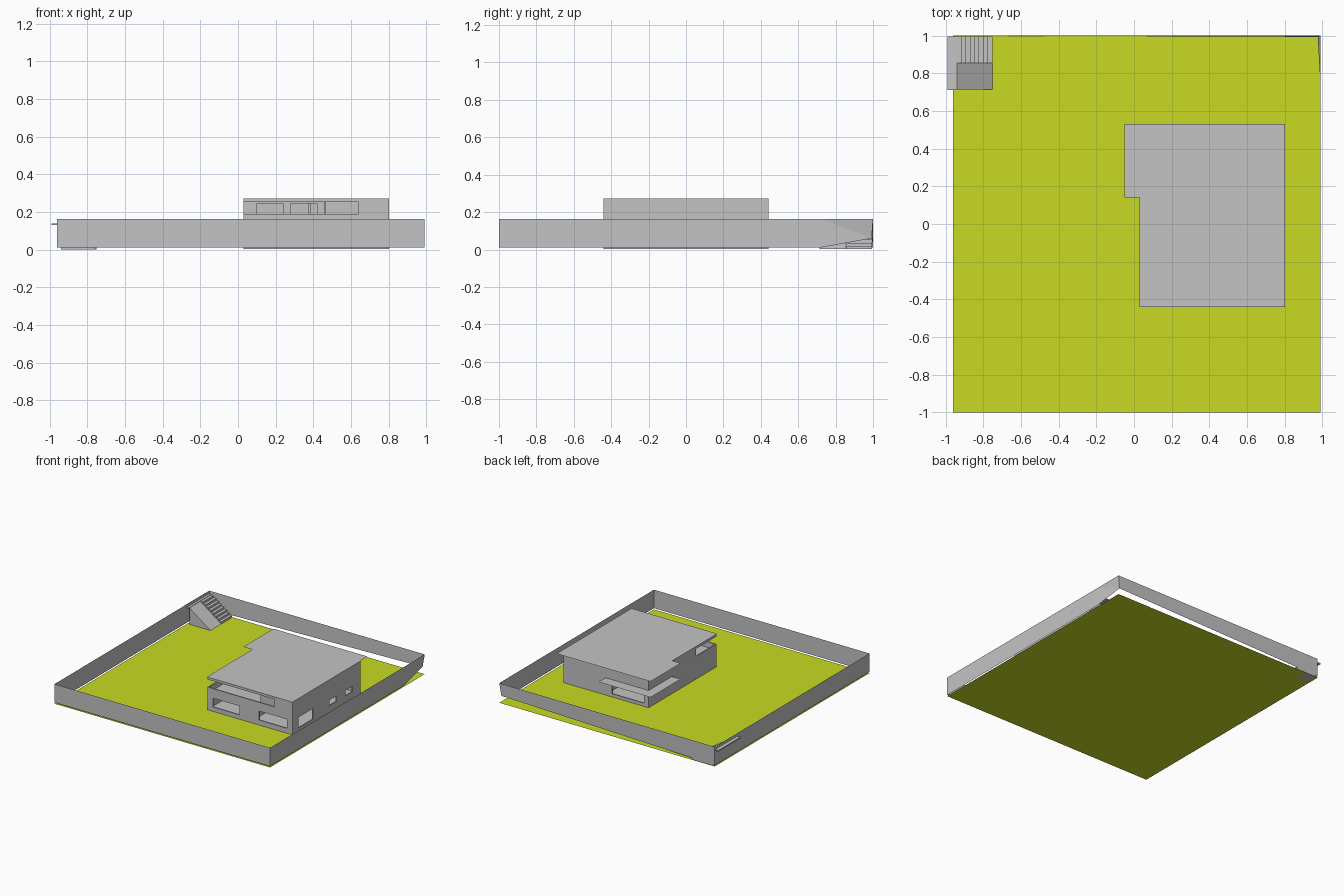
import bpy, bmesh

if "Cube" in bpy.data.objects:
    bpy.data.objects.remove(bpy.data.objects["Cube"])

def material(name, rgb):
    m = bpy.data.materials.new(name)
    m.diffuse_color = (*rgb, 1)
    m.use_nodes = True
    m.node_tree.nodes["Principled BSDF"].inputs["Base Color"].default_value = m.diffuse_color
    return m

GREY = material("concrete grey", (0.55, 0.55, 0.55))
GREEN = material("lawn green", (0.58, 0.71, 0.016))

def mesh_object(name, verts, faces, mat=GREY):
    me = bpy.data.meshes.new(name)
    me.from_pydata(verts, [], faces)
    me.materials.append(mat)
    ob = bpy.data.objects.new(name, me)
    bpy.context.collection.objects.link(ob)
    return ob

def sheet(name, outline, mat=GREY):
    return mesh_object(name, outline, [tuple(range(len(outline)))], mat)

def flat(name, outline, z, mat=GREY):
    return sheet(name, [(x, y, z) for x, y in outline], mat)

def prism(name, outline, y0, y1):
    """Extrude an (x, z) profile along y."""
    n = len(outline)
    verts = [(x, y, z) for y in (y0, y1) for x, z in outline]
    faces = [tuple(range(n)), tuple(reversed(range(n, 2 * n)))]
    faces += [(i, i + n, (i + 1) % n + n, (i + 1) % n) for i in range(n)]
    ob = mesh_object(name, verts, faces)
    bm = bmesh.new()
    bm.from_mesh(ob.data)
    bmesh.ops.recalc_face_normals(bm, faces=bm.faces)
    bm.to_mesh(ob.data)
    bm.free()
    return ob

def wall(name, axis, pos, span, zspan, holes=()):
    """Thin upright wall along an axis, with (a0, a1, z0, z1) openings left out."""
    us = sorted({*span, *(h[0] for h in holes), *(h[1] for h in holes)})
    zs = sorted({*zspan, *(h[2] for h in holes), *(h[3] for h in holes)})
    bm = bmesh.new()
    place = (lambda u, z: (u, pos, z)) if axis == "x" else (lambda u, z: (pos, u, z))
    for u0, u1 in zip(us, us[1:]):
        for z0, z1 in zip(zs, zs[1:]):
            um, zm = (u0 + u1) / 2, (z0 + z1) / 2
            if any(h[0] < um < h[1] and h[2] < zm < h[3] for h in holes):
                continue
            bm.faces.new([bm.verts.new(place(*p)) for p in
                          ((u0, z0), (u1, z0), (u1, z1), (u0, z1))])
    bmesh.ops.remove_doubles(bm, verts=bm.verts, dist=1e-5)
    ob = mesh_object(name, [], [])
    bm.to_mesh(ob.data)
    bm.free()
    mod = ob.modifiers.new("thickness", "SOLIDIFY")
    mod.thickness, mod.offset = 0.01, 0
    return ob

# Lawn
flat("lawn", [(-0.96, -1), (0.99, -1), (0.99, 1), (-0.96, 1)], 0.002, GREEN)

# Boundary walls: the lower edge lifts and leans in at the back right corner
L, R, B, T = -0.96, 0.99, 0.012, 0.163
lifted = (0.975, 0.993, 0.06)
sheet("front_boundary", [(L, -1, B), (R, -1, B), (R, -1, T), (L, -1, T)])
sheet("left_boundary", [(L, -1, B), (L, 1, B), (L, 1, T), (L, -1, T)])
sheet("back_boundary", [(L, 1, B), lifted, (R, 1, T), (L, 1, T)])
mesh_object("right_boundary",
            [(R, -1, B), (R, 0.73, B), lifted, (R, 1, T), (R, 0.73, T), (R, -1, T)],
            [(0, 1, 4, 5), (1, 2, 4), (2, 3, 4)])

# Corner stair with landing and side ramp
steps = 8
profile = [(-0.94, 0.002)]
run, rise = 0.19 / steps, 0.135 / steps
for i in range(steps):
    x, z = -0.94 + i * run, 0.137 - i * rise
    profile += [(x, z), (x + run, z)]
profile.append((-0.75, 0.002))
prism("stair_steps", profile, 0.855, 0.995)
prism("stair_ramp", [(-0.94, 0.002), (-0.94, 0.137), (-0.75, 0.002)], 0.715, 0.855)
prism("stair_landing", [(-0.99, 0.131), (-0.94, 0.131), (-0.94, 0.14), (-0.99, 0.14)],
      0.71, 0.995)

# House shell with window openings
X0, X1, Y0, Y1 = 0.03, 0.80, -0.44, 0.44
ZB, ZT, t = 0.004, 0.272, 0.005
wall("house_front", "x", Y0 + t, (X0, X1), (ZB, ZT),
     [(X0, 0.64, 0.19, 0.252), (0.08, 0.32, 0.04, 0.112), (0.50, 0.75, 0.045, 0.118)])
wall("house_back", "x", Y1 - t, (X0, X1), (ZB, ZT), [(0.07, 0.36, 0.03, 0.115)])
wall("house_left", "y", X0 + t, (Y0 + 2 * t, Y1 - 2 * t), (ZB, ZT),
     [(Y0 + 2 * t, -0.17, 0.19, 0.252)])
wall("house_right", "y", X1 - t, (Y0 + 2 * t, Y1 - 2 * t), (ZB, ZT),
     [(-0.36, -0.17, 0.03, 0.118), (0.04, 0.13, 0.06, 0.105), (0.25, 0.34, 0.06, 0.105)])

# Floors
inside = [(X0 + t, Y0 + t), (X1 - t, Y0 + t), (X1 - t, Y1 - t), (X0 + t, Y1 - t)]
flat("ground_floor", inside, 0.012)
flat("upper_floor", inside, 0.145)

# Balcony back walls and room dividers
wall("balcony_back", "x", -0.17, (X0 + 2 * t, 0.46), (0.145, ZT),
     [(0.10, 0.24, 0.16, 0.245), (0.28, 0.42, 0.16, 0.245)])
wall("balcony_side", "y", 0.465, (-0.36, -0.17), (0.145, ZT))
wall("balcony_bay", "x", -0.37, (0.465, 0.65), (0.145, ZT))
wall("upper_divider", "y", 0.38, (-0.165, Y1 - 2 * t), (0.145, ZT))
wall("upper_cross_divider", "x", 0.06, (X0 + 2 * t, 0.38), (0.145, ZT))
wall("lower_divider", "y", 0.42, (Y0 + 2 * t, Y1 - 2 * t), (0.012, 0.145))

# Flat roof and the porch canopy under its back left corner
flat("roof", [(X0, Y0), (X1, Y0), (X1, 0.53), (-0.05, 0.53), (-0.05, 0.14), (X0, 0.14)], 0.275)
flat("porch_canopy", [(-0.05, 0.14), (X0, 0.14), (X0, Y1), (0.42, Y1), (0.42, 0.53),
                      (-0.05, 0.53)], 0.145)
